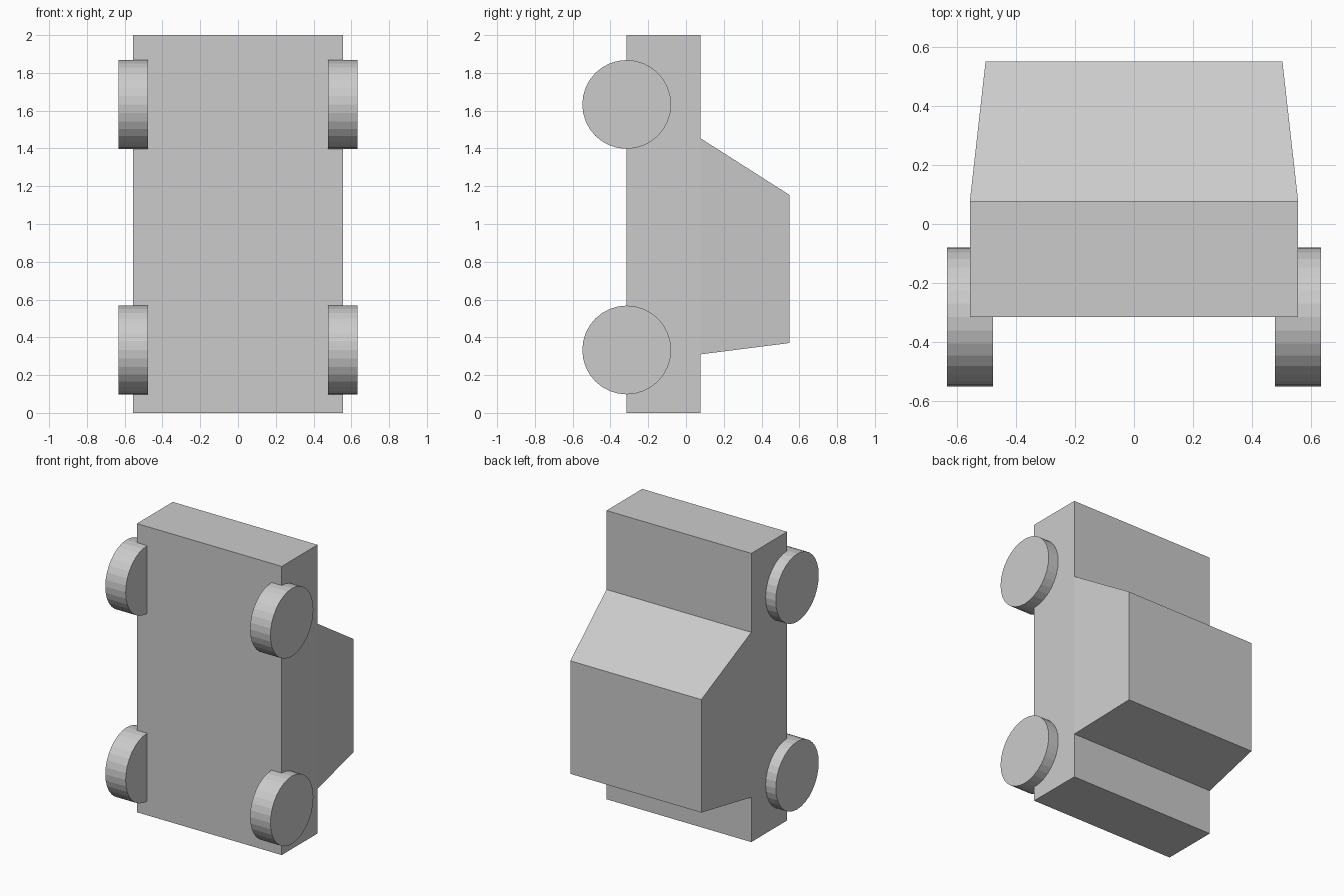
import bpy, bmesh
from math import pi
from mathutils import Matrix

if "Cube" in bpy.data.objects:
    bpy.data.objects.remove(bpy.data.objects["Cube"])


def add_object(name, bm):
    bmesh.ops.recalc_face_normals(bm, faces=bm.faces[:])
    mesh = bpy.data.meshes.new(name)
    bm.to_mesh(mesh)
    bm.free()
    obj = bpy.data.objects.new(name, mesh)
    bpy.context.collection.objects.link(obj)
    return obj


def tapered_block(name, low, high):
    """Block between two rectangles, each given as (y, half_width, z0, z1)."""
    bm = bmesh.new()
    for y, w, z0, z1 in (low, high):
        for x, z in ((-w, z0), (w, z0), (w, z1), (-w, z1)):
            bm.verts.new((x, y, z))
    bmesh.ops.convex_hull(bm, input=bm.verts[:])
    bmesh.ops.dissolve_limit(bm, angle_limit=0.01, verts=bm.verts[:], edges=bm.edges[:])
    return add_object(name, bm)


def wheel(name, x, z):
    bm = bmesh.new()
    place = Matrix.Translation((x, WHEEL_Y, z)) @ Matrix.Rotation(pi / 2, 4, 'Y')
    bmesh.ops.create_cone(bm, cap_ends=True, segments=32, radius1=0.235,
                          radius2=0.235, depth=0.156, matrix=place)
    return add_object(name, bm)


BODY_TOP, WHEEL_Y, HALF_W = 0.078, -0.314, 0.555

# Vehicle stands on its end: length along z, roof towards +y
tapered_block("car_body", (WHEEL_Y, HALF_W, 0, 2), (BODY_TOP, HALF_W, 0, 2))

# Cabin with sloped windscreen, rear and sides
tapered_block("cabin", (BODY_TOP, HALF_W, 0.31, 1.453), (0.549, 0.502, 0.37, 1.153))

# Four wheels
for end, z in (("lower", 0.333), ("upper", 1.633)):
    for side, sx in (("left", -1), ("right", 1)):
        wheel(f"{end}_{side}_wheel", sx * HALF_W, z)
